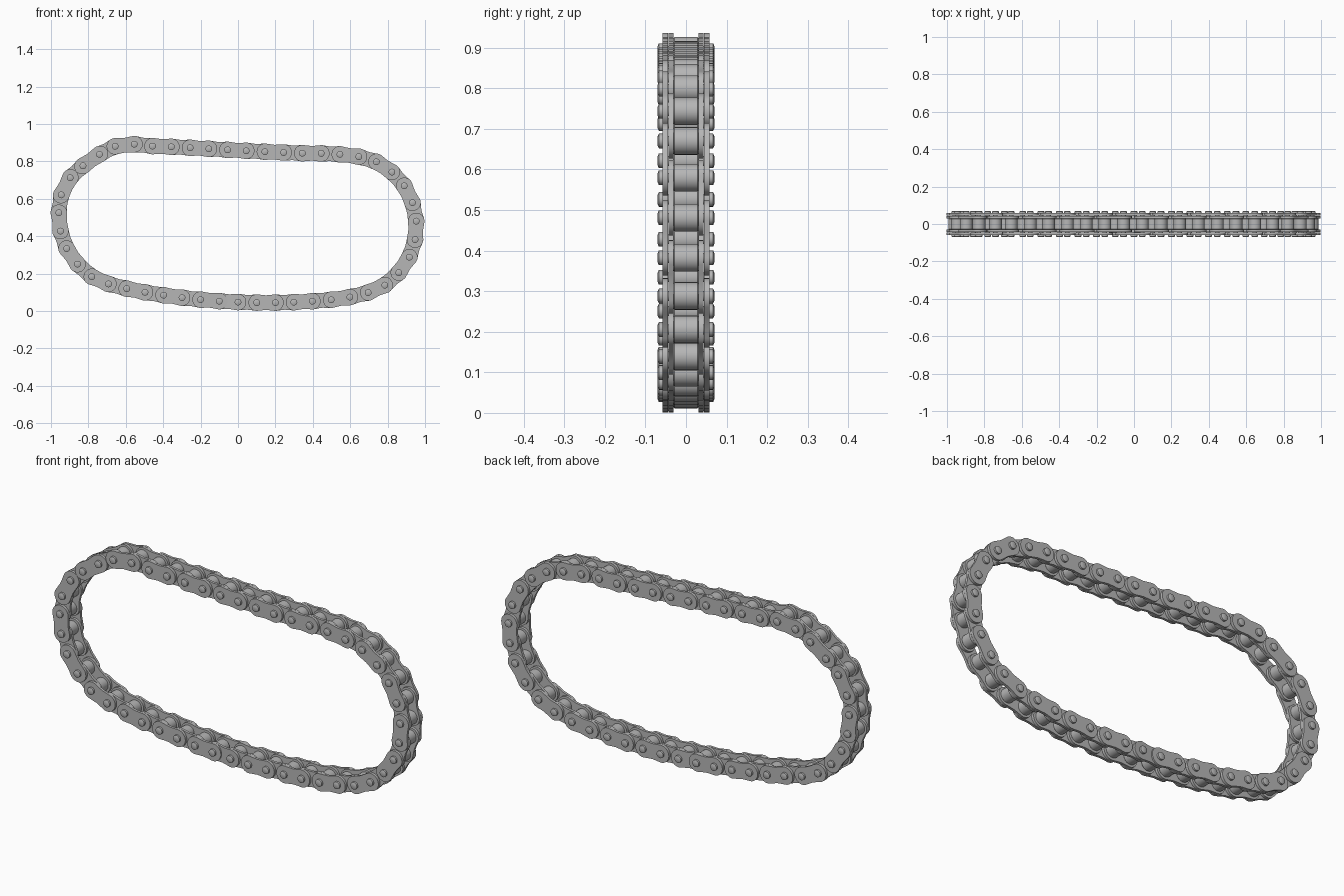
import bpy
import bmesh
import math
from mathutils import Vector

cube = bpy.data.objects.get("Cube")
if cube:
    bpy.data.objects.remove(cube, do_unlink=True)

# Single steel colour
steel = bpy.data.materials.new("grey_steel")
steel.use_nodes = True
colour = (0.47, 0.47, 0.47, 1)
steel.diffuse_color = colour
steel.node_tree.nodes["Principled BSDF"].inputs["Base Color"].default_value = colour

PITCH, END_R = 0.1, 0.044
THICK = 0.013
INNER_Y, OUTER_Y = 0.037, 0.051   # plate mid planes


def finish(bm, name):
    """Turn a bmesh into a shaded mesh with the steel material."""
    bmesh.ops.recalc_face_normals(bm, faces=bm.faces)
    mesh = bpy.data.meshes.new(name)
    bm.to_mesh(mesh)
    bm.free()
    for p in mesh.polygons:
        p.use_smooth = True
    mesh.set_sharp_from_angle(angle=math.radians(30))
    mesh.materials.append(steel)
    return mesh


def plate_mesh(name, y_start, y_end):
    """Waisted link plate along x, sloping in y when the two ends differ."""
    arc = []
    for i in range(21):
        a = math.radians(-95 + 190 * i / 20)
        arc.append((PITCH / 2 + END_R * math.cos(a), END_R * math.sin(a)))
    half = arc + [(0.022, 0.041), (0, 0.039), (-0.022, 0.041)]
    outline = half + [(-x, -z) for x, z in half]
    bm = bmesh.new()
    rings = []
    for side in (-1, 1):
        ring = []
        for x, z in outline:
            t = min(max(x / PITCH + 0.5, 0), 1)
            y = y_start + (y_end - y_start) * t + side * THICK / 2
            ring.append(bm.verts.new((x, y, z)))
        bm.faces.new(ring)
        rings.append(ring)
    n = len(outline)
    for i in range(n):
        j = (i + 1) % n
        bm.faces.new((rings[0][i], rings[0][j], rings[1][j], rings[1][i]))
    return finish(bm, name)


def turned_mesh(name, half_profile, sides=28):
    """Revolve a (y, radius) half profile, mirrored in y, about the y axis."""
    profile = half_profile + [(-y, r) for y, r in reversed(half_profile)]
    bm = bmesh.new()
    verts = [bm.verts.new((r, y, 0)) for y, r in profile]
    edges = [bm.edges.new(pair) for pair in zip(verts, verts[1:])]
    bmesh.ops.spin(bm, geom=verts + edges, axis=(0, 1, 0), cent=(0, 0, 0),
                   angle=math.tau, steps=sides, use_duplicate=False)
    bmesh.ops.remove_doubles(bm, verts=bm.verts, dist=0.0001)
    return finish(bm, name)


def place(name, mesh, pos, angle=0, length=1):
    obj = bpy.data.objects.new(name, mesh)
    obj.location = pos
    obj.rotation_euler.y = -angle
    obj.scale.x = length
    bpy.context.collection.objects.link(obj)


# Closed path of the chain, one point for every second pin (x, z)
path = [(-.657, .881), (-.457, .882), (-.256, .873), (-.056, .862), (.144, .852),
        (.344, .844), (.545, .838), (.74, .798), (.889, .67), (.953, .481),
        (.916, .288), (.785, .139), (.598, .075), (.398, .053), (.2, .045),
        (0, .048), (-.2, .061), (-.398, .085), (-.595, .12), (-.782, .184),
        (-.916, .334), (-.958, .526), (-.897, .713)]


def spline(i, t):
    """Closed Catmull-Rom curve through the path points."""
    a, b, c, d = (Vector(path[(i + k) % len(path)]) for k in (-1, 0, 1, 2))
    return 0.5 * (2 * b + (c - a) * t + (2 * a - 5 * b + 4 * c - d) * t ** 2
                  + (3 * b - a - 3 * c + d) * t ** 3)


pins = []
for i in range(len(path)):
    steps = 3 if i == len(path) - 1 else 2
    for s in range(steps):
        p = spline(i, s / steps)
        pins.append(Vector((p.x, 0, p.y)))

# Shared part meshes
roller = turned_mesh("roller", [(0.031, 0.0), (0.031, 0.031), (0.028, 0.034)])
pin = turned_mesh("pin", [(0.07, 0.0), (0.07, 0.011), (0.067, 0.018),
                          (0.057, 0.018), (0.057, 0.012)], 20)
plates = {}
for side, sign in (("front", -1), ("back", 1)):
    plates["inner", side] = plate_mesh("inner_plate", sign * INNER_Y, sign * INNER_Y)
    plates["outer", side] = plate_mesh("outer_plate", sign * OUTER_Y, sign * OUTER_Y)
    plates["offset", side] = plate_mesh("offset_plate", sign * OUTER_Y, sign * INNER_Y)

# Assemble: inner and outer links alternate, one offset link closes the odd loop
OFFSET = 30
for i, start in enumerate(pins):
    end = pins[(i + 1) % len(pins)]
    run = end - start
    if i == OFFSET:
        kind = "offset"
    else:
        kind = "outer" if (i % 2 == 0) == (i < OFFSET) else "inner"
    for side in ("front", "back"):
        place(f"{kind}_{side}_plate_{i}", plates[kind, side], (start + end) / 2,
              math.atan2(run.z, run.x), run.length / PITCH)
    place(f"roller_{i}", roller, start)
    place(f"pin_{i}", pin, start)
